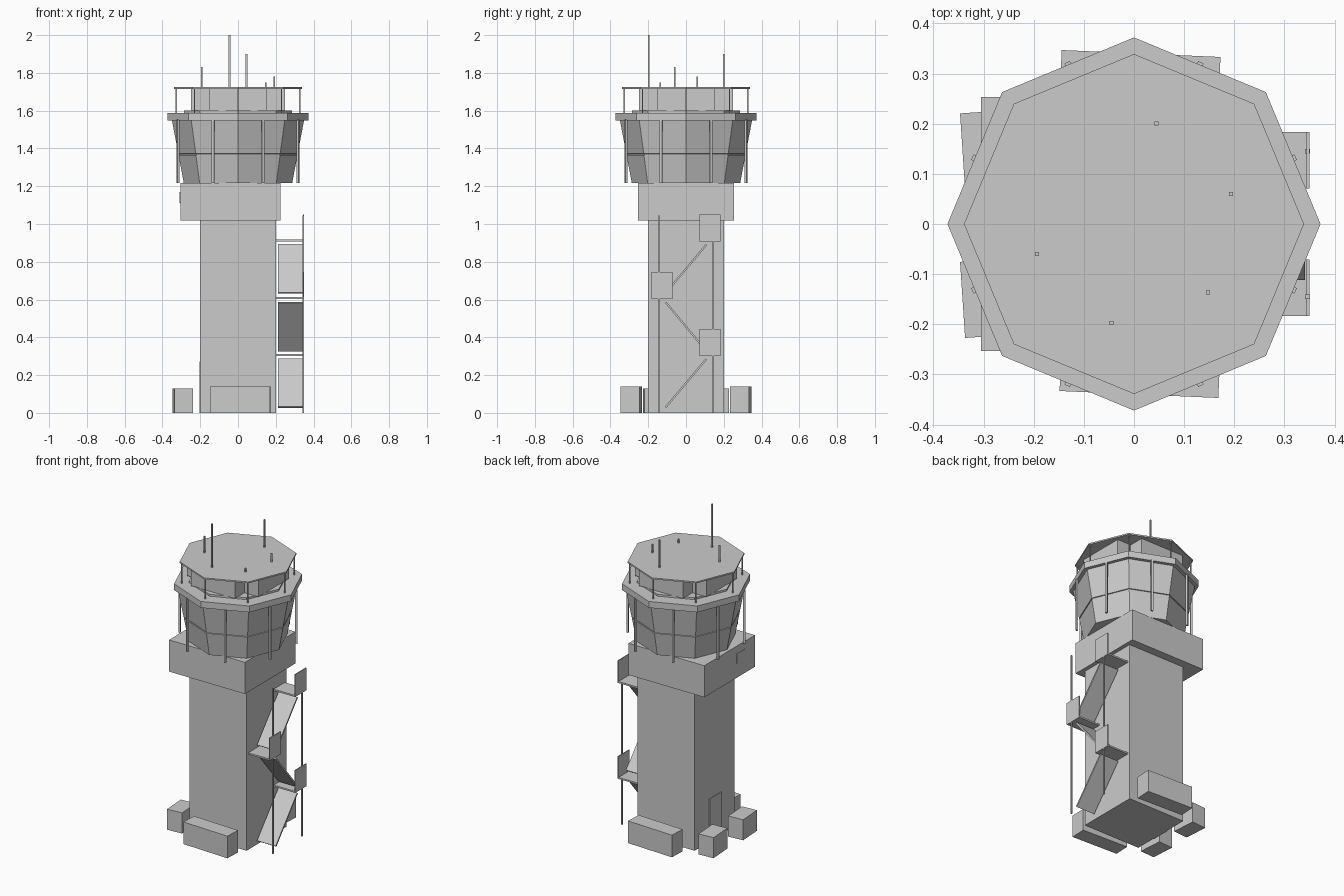
import bpy, bmesh, math
from mathutils import Vector, Matrix

cube = bpy.data.objects.get("Cube")
if cube:
    bpy.data.objects.remove(cube, do_unlink=True)

grey = bpy.data.materials.new("concrete_grey")
grey.use_nodes = True
COLOUR = (0.6, 0.6, 0.6, 1)
grey.diffuse_color = COLOUR
grey.node_tree.nodes["Principled BSDF"].inputs["Base Color"].default_value = COLOUR


def finish(name, bm):
    bmesh.ops.recalc_face_normals(bm, faces=bm.faces)
    mesh = bpy.data.meshes.new(name)
    bm.to_mesh(mesh)
    bm.free()
    mesh.materials.append(grey)
    obj = bpy.data.objects.new(name, mesh)
    bpy.context.collection.objects.link(obj)
    return obj


def box(name, centre, size, turn=0, axis='Z'):
    bm = bmesh.new()
    mat = (Matrix.Translation(centre) @ Matrix.Rotation(turn, 4, axis)
           @ Matrix.Diagonal((*size, 1)))
    bmesh.ops.create_cube(bm, size=1, matrix=mat)
    return finish(name, bm)


def pole(name, x, y, bottom, top, width=0.009):
    return box(name, (x, y, (bottom + top) / 2), (width, width, top - bottom))


def octagon(name, profile):
    """Eight-sided solid with corners on the axes, from (radius, height) pairs."""
    bm = bmesh.new()
    rings = [[bm.verts.new((r * math.cos(i * math.pi / 4), r * math.sin(i * math.pi / 4), z))
              for i in range(8)] for r, z in profile]
    for low, high in zip(rings, rings[1:]):
        for i in range(8):
            j = (i + 1) % 8
            bm.faces.new((low[i], low[j], high[j], high[i]))
    bm.faces.new(rings[0])
    bm.faces.new(rings[-1])
    return finish(name, bm)


# Shaft and collar
box("tower_shaft", (0, 0, 0.51), (0.4, 0.4, 1.02))
box("collar", (-0.04, 0, 1.118), (0.53, 0.506, 0.2))
box("collar_window", (-0.305, -0.11, 1.14), (0.008, 0.08, 0.06))
box("door", (-0.2, -0.006, 0.136), (0.009, 0.12, 0.272))

# Control cab with a thin groove between the window rows
octagon("control_cab", [(0.287, 1.217), (0.315, 1.365), (0.309, 1.366),
                        (0.31, 1.371), (0.316, 1.372), (0.35, 1.55)])
octagon("gallery_slab", [(0.372, 1.548), (0.372, 1.588)])
octagon("gallery_floor", [(0.285, 1.588), (0.285, 1.6)])
for i in range(8):
    a = (i + 0.5) * math.pi / 4
    box("cab_post", (0.343 * math.cos(a), 0.343 * math.sin(a), 1.384),
        (0.012, 0.012, 0.336), a)

# Cross-shaped upper storey, roof plate and its corner posts
box("upper_storey_long", (0, 0, 1.658), (0.5, 0.305, 0.116))
box("upper_storey_wide", (0, 0, 1.658), (0.305, 0.5, 0.116))
octagon("roof_plate", [(0.339, 1.716), (0.339, 1.725)])
for i in range(8):
    a = i * math.pi / 4
    pole("roof_post", 0.327 * math.cos(a), 0.327 * math.sin(a), 1.588, 1.72, 0.006)

# Antennas
for x, y, top in [(-0.045, -0.197, 2.0), (0.045, 0.2, 1.9), (-0.193, -0.06, 1.83),
                  (0.193, 0.06, 1.78), (0.148, -0.137, 1.75)]:
    pole("antenna", x, y, 1.72, top, 0.008)

# Outbuildings around the base
for side in (-1, 1):
    box("long_outbuilding", (0.012, side * 0.29, 0.07), (0.317, 0.1, 0.14), math.radians(-2.5))
    box("small_outbuilding", (-0.292, side * 0.148, 0.065), (0.1, 0.152, 0.13), math.radians(3.8))

# Outside staircase: landings with guard panels, flights and support poles
for level, side in ((0.307, 1), (0.608, -1), (0.913, 1)):
    box("landing", (0.275, side * 0.127, level), (0.15, 0.112, 0.01))
    box("guard_panel", (0.347, side * 0.127, level + 0.066), (0.006, 0.112, 0.142))
for low, high, side in ((0.03, 0.285, 1), (0.328, 0.585, -1), (0.635, 0.89, 1)):
    rise, run = high - low, 0.215
    box("stair_flight", (0.276, 0, (low + high) / 2), (0.13, math.hypot(rise, run), 0.01),
        side * math.atan2(rise, run), 'X')
for side in (-1, 1):
    pole("stair_pole", 0.346, side * 0.145, 0, 1.045)
